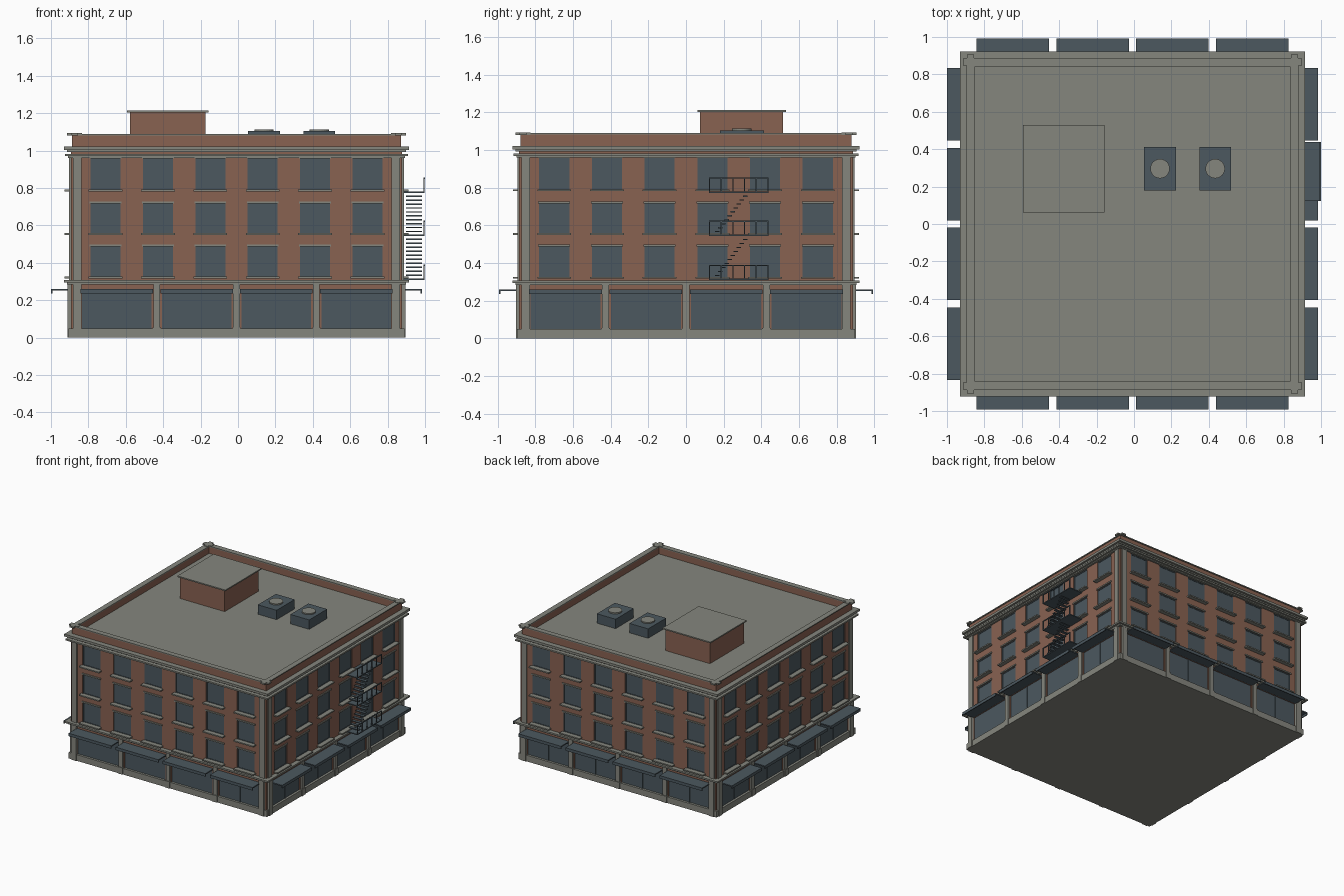
import bpy, bmesh
from math import pi
from mathutils import Matrix, Vector

if "Cube" in bpy.data.objects:
    bpy.data.objects.remove(bpy.data.objects["Cube"])

CENTRE = Vector((-0.008, 0, 0))


def material(name, rgb):
    mat = bpy.data.materials.new(name)
    mat.use_nodes = True
    mat.diffuse_color = (*rgb, 1)
    mat.node_tree.nodes["Principled BSDF"].inputs["Base Color"].default_value = (*rgb, 1)
    return mat


BRICK = material("brick", (0.25, 0.122, 0.083))
STONE = material("stone", (0.235, 0.24, 0.208))
SLATE = material("slate blue", (0.072, 0.098, 0.115))


class Part:
    """One named object gathered from boxes and cylinders."""

    def __init__(self, name, mat):
        self.name, self.mat, self.bm = name, mat, bmesh.new()

    def box(self, x0, x1, y0, y1, z0, z1, turn=0):
        mid = Vector((x0 + x1, y0 + y1, z0 + z1)) / 2
        size = Matrix.Diagonal((x1 - x0, y1 - y0, z1 - z0, 1))
        spin = Matrix.Rotation(turn * pi / 2, 4, "Z")
        bmesh.ops.create_cube(self.bm, size=1, matrix=spin @ Matrix.Translation(mid) @ size)

    def slab(self, half, z0, z1):
        self.box(-half, half, -half, half, z0, z1)

    # A box on one facade: u runs along the wall, d is distance from the centre
    def face_box(self, turn, u0, u1, d0, d1, z0, z1):
        self.box(u0, u1, -d1, -d0, z0, z1, turn)

    def all_sides(self, u0, u1, d0, d1, z0, z1):
        for turn in range(4):
            self.face_box(turn, u0, u1, d0, d1, z0, z1)

    def disc(self, x, y, z0, z1, radius):
        bmesh.ops.create_cone(self.bm, cap_ends=True, segments=24, radius1=radius,
                              radius2=radius, depth=z1 - z0,
                              matrix=Matrix.Translation((x, y, (z0 + z1) / 2)))

    def done(self):
        mesh = bpy.data.meshes.new(self.name)
        self.bm.to_mesh(mesh)
        self.bm.free()
        mesh.materials.append(self.mat)
        obj = bpy.data.objects.new(self.name, mesh)
        obj.location = CENTRE
        bpy.context.collection.objects.link(obj)


WALL, GLASS = 0.886, 0.879
ROWS = [(0.325, 0.487), (0.558, 0.717), (0.79, 0.957)]
COLUMNS = [(i - 2.5) * 0.28 for i in range(6)]
BAYS = [-0.64, -0.213, 0.213, 0.64]
HALF_WIN, HALF_BAY = 0.08, 0.186

# Glazed core behind every opening
core = Part("window_glass", SLATE)
core.slab(GLASS, 0.03, 0.97)
core.done()

# Brick bands between floors and piers between openings
brick = Part("brick_walls", BRICK)
levels = [0.3] + [z for row in ROWS for z in row] + [0.97]
for z0, z1 in zip(levels[::2], levels[1::2]):
    brick.slab(WALL, z0, z1)
brick.slab(WALL, 0.25, 0.29)
brick.slab(WALL, 0.975, 1.005)


def piers(centres, half, z0, z1):
    edges = [-WALL] + [c + s * half for c in centres for s in (-1, 1)] + [WALL]
    for u0, u1 in zip(edges[::2], edges[1::2]):
        brick.all_sides(u0, u1, 0.84, WALL, z0, z1)


piers(COLUMNS, HALF_WIN, 0.3, 0.97)
piers(BAYS, HALF_BAY, 0.04, 0.27)
brick.done()

# Window frames, sills and lintels
frames = Part("window_frames", SLATE)
sills = Part("window_sills", STONE)
lintels = Part("window_lintels", STONE)
for u in COLUMNS:
    for z0, z1 in ROWS:
        for s in (-1, 1):
            edge = u + s * (HALF_WIN - 0.003)
            frames.all_sides(edge - 0.003, edge + 0.003, 0.87, 0.883, z0, z1)
        for z in (z0, z1 - 0.006):
            frames.all_sides(u - HALF_WIN, u + HALF_WIN, 0.87, 0.882, z, z + 0.006)
        sills.all_sides(u - 0.09, u + 0.09, 0.87, 0.92, z0 - 0.008, z0 + 0.002)
        lintels.all_sides(u - 0.085, u + 0.085, 0.87, 0.894, z1, z1 + 0.011)
for part in (frames, sills, lintels):
    part.done()

# Shop front posts, mullions and awnings
posts = Part("shop_posts", STONE)
for u in (-0.427, 0, 0.427):
    posts.all_sides(u - 0.018, u + 0.018, 0.85, 0.898, 0.04, 0.288)
    posts.all_sides(u - 0.022, u + 0.022, 0.85, 0.904, 0, 0.055)
posts.done()
mullions = Part("shop_mullions", SLATE)
awnings = Part("awnings", SLATE)
for u in BAYS:
    mullions.all_sides(u - 0.004, u + 0.004, 0.87, 0.883, 0.04, 0.255)
    awnings.all_sides(u - 0.193, u + 0.193, 0.87, 0.992, 0.251, 0.26)
    awnings.all_sides(u - 0.193, u + 0.193, 0.985, 0.992, 0.236, 0.255)
mullions.done()
awnings.done()

# Plinth, ledge and cornices
trim = Part("plinth_and_cornices", STONE)
trim.slab(0.898, 0, 0.05)
trim.slab(0.905, 0.284, 0.295)
trim.slab(0.922, 0.295, 0.308)
trim.slab(0.9, 0.961, 0.97)
trim.slab(0.916, 0.97, 0.982)
trim.slab(0.905, 0.993, 1.003)
trim.slab(0.922, 1.003, 1.022)
trim.done()

# Notched corner pilasters
pilasters = Part("corner_pilasters", STONE)
for s in (-1, 1):
    for reach, z0, z1 in ((0.904, 0, 0.288), (0.896, 0.3, 0.965)):
        u0, u1 = sorted((s * 0.828, s * 0.874))
        pilasters.all_sides(u0, u1, 0.84, reach, z0, z1)
pilasters.done()

# Roof deck and parapet with capped corners
roof = Part("roof_deck", STONE)
roof.slab(0.86, 1.01, 1.027)
roof.done()
parapet = Part("parapet", BRICK)
parapet.all_sides(-0.88, 0.88, 0.848, 0.88, 1.02, 1.083)
parapet.done()
caps = Part("parapet_caps", STONE)
caps.all_sides(-0.887, 0.887, 0.843, 0.887, 1.082, 1.09)
for s in (-1, 1):
    u0, u1 = sorted((s * 0.848, s * 0.884))
    caps.all_sides(u0, u1, 0.825, 0.906, 1.081, 1.093)
caps.done()

# Stair house on the roof
house = Part("stair_house", BRICK)
house.box(-0.57, -0.165, 0.075, 0.515, 1.02, 1.204)
house.done()
house_roof = Part("stair_house_roof", STONE)
house_roof.box(-0.585, -0.15, 0.062, 0.53, 1.203, 1.213)
house_roof.done()

# Rooftop cooling units with round fans
units = Part("cooling_units", SLATE)
fans = Part("cooling_fans", STONE)
for x in (0.147, 0.442):
    units.box(x - 0.085, x + 0.085, 0.18, 0.413, 1.02, 1.104)
    fans.disc(x, 0.296, 1.1, 1.114, 0.052)
units.done()
fans.done()

# Fire escape on the left wall: platforms, outer railings and open treads
platforms = Part("fire_escape_platforms", SLATE)
railings = Part("fire_escape_railings", SLATE)
treads = Part("fire_escape_treads", SLATE)
FLOORS = [0.309, 0.543, 0.773]
for z in FLOORS:
    platforms.face_box(1, 0.122, 0.438, 0.87, 1.004, z, z + 0.008)
    railings.face_box(1, 0.122, 0.438, 1.0, 1.007, z + 0.075, z + 0.082)
    for i in range(6):
        u = 0.122 + i * 0.062
        railings.face_box(1, u, u + 0.006, 1.0, 1.006, z, z + 0.078)
STEPS = 11
for z0, z1 in zip(FLOORS, FLOORS[1:]):
    for i in range(1, STEPS):
        t = i / STEPS
        u, z = 0.15 + 0.18 * t, z0 + (z1 - z0) * t
        treads.face_box(1, u - 0.012, u + 0.012, 0.907, 0.992, z, z + 0.007)
for part in (platforms, railings, treads):
    part.done()
